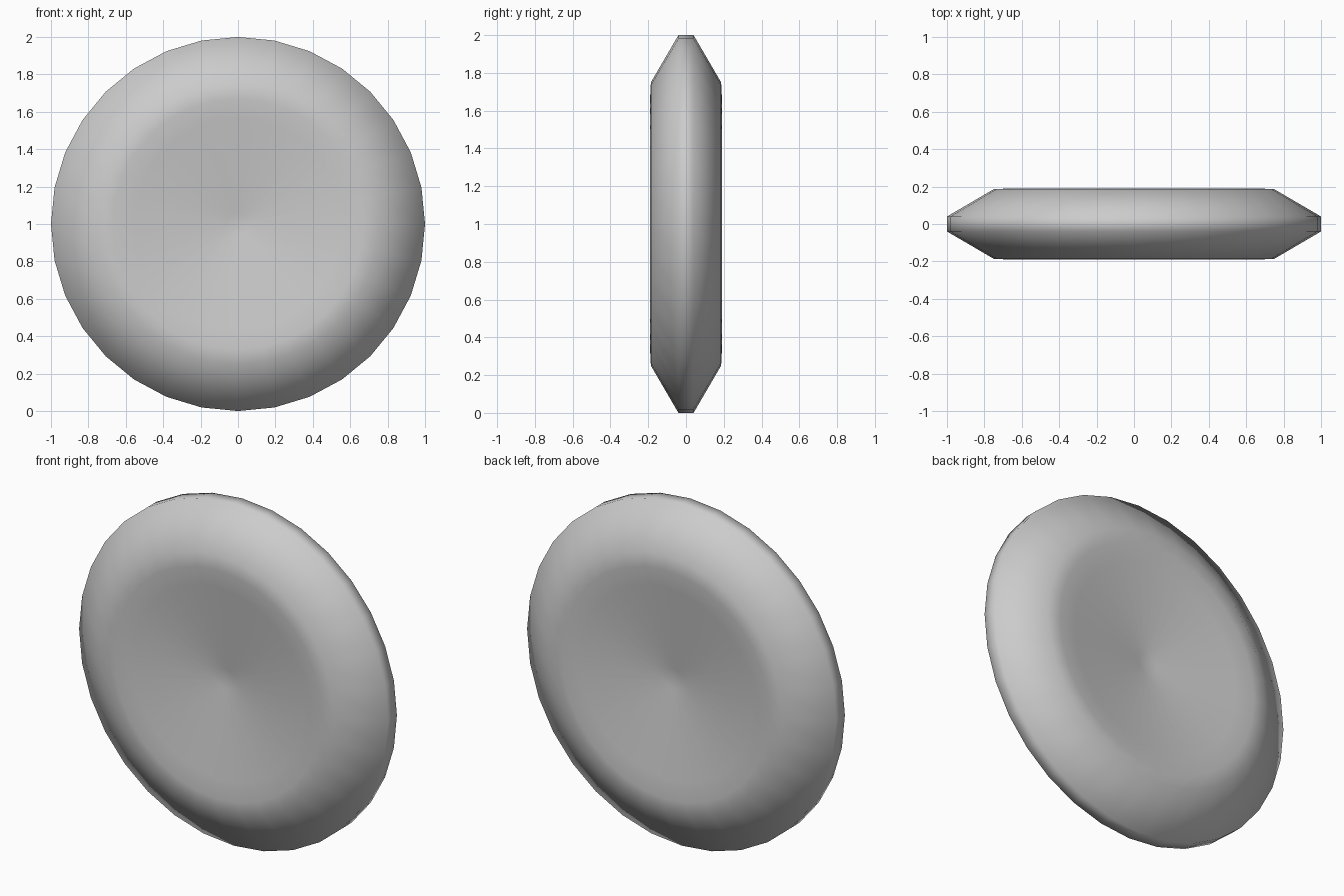
import bpy, bmesh
from math import sin, cos, tau

if "Cube" in bpy.data.objects:
    bpy.data.objects.remove(bpy.data.objects["Cube"])

SIDES = 32
# half profile from rim to dished face: (radius, distance from the middle plane)
HALF = [(1.0, 0.04), (0.75, 0.186), (0.67, 0.19), (0.56, 0.176), (0.06, 0.109)]
DISH = 0.101
PROFILE = [(r, -y) for r, y in reversed(HALF)] + HALF

bm = bmesh.new()
# rings of the lathe, turned around the y axis
rings = [[bm.verts.new((r * sin(tau * i / SIDES), y, 1 + r * cos(tau * i / SIDES)))
          for i in range(SIDES)] for r, y in PROFILE]
for a, b in zip(rings, rings[1:]):
    for i in range(SIDES):
        j = (i + 1) % SIDES
        bm.faces.new((a[i], a[j], b[j], b[i]))

# shallow dished faces, front and back
for ring, y in ((rings[0], -DISH), (rings[-1], DISH)):
    centre = bm.verts.new((0, y, 1))
    for i in range(SIDES):
        bm.faces.new((ring[i], ring[(i + 1) % SIDES], centre))

bmesh.ops.recalc_face_normals(bm, faces=bm.faces[:])
for f in bm.faces:
    f.smooth = True

mesh = bpy.data.meshes.new("disc")
bm.to_mesh(mesh)
bm.free()
disc = bpy.data.objects.new("disc", mesh)
bpy.context.collection.objects.link(disc)
